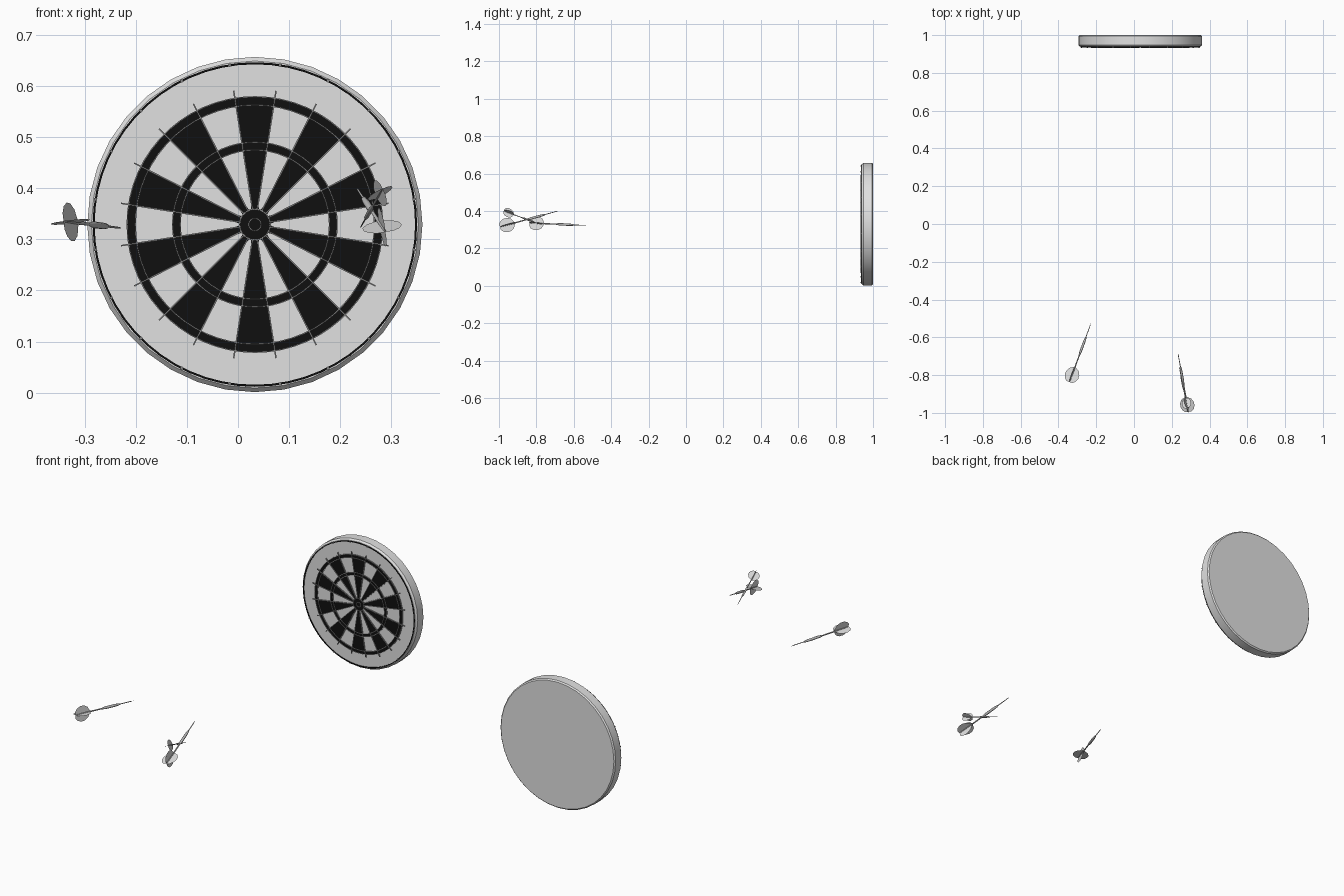
import bpy, bmesh
from math import sin, cos, pi, radians
from mathutils import Matrix, Vector

if "Cube" in bpy.data.objects:
    bpy.data.objects.remove(bpy.data.objects["Cube"], do_unlink=True)


def material(name, v):
    m = bpy.data.materials.new(name)
    m.use_nodes = True
    m.diffuse_color = (v, v, v, 1)
    m.node_tree.nodes["Principled BSDF"].inputs["Base Color"].default_value = (v, v, v, 1)
    return m


LIGHT = material("pale grey", 0.75)
BLACK = material("black", 0.005)
WIRE = material("wire grey", 0.25)
METAL = material("dart grey", 0.5)


def finish(bm, name, mats, matrix, smooth=None):
    me = bpy.data.meshes.new(name)
    bm.to_mesh(me)
    bm.free()
    ob = bpy.data.objects.new(name, me)
    bpy.context.collection.objects.link(ob)
    for m in mats:
        me.materials.append(m)
    ob.matrix_world = matrix
    if smooth:
        bpy.ops.object.select_all(action="DESELECT")
        ob.select_set(True)
        bpy.context.view_layer.objects.active = ob
        bpy.ops.object.shade_smooth_by_angle(angle=radians(smooth))
    return ob


def lathe(bm, profile, segs, closed=False):
    """Spin (radius, height) points round local z."""
    rings = []
    for r, h in profile:
        if r == 0:
            rings.append([bm.verts.new((0, 0, h))] * segs)
        else:
            rings.append([bm.verts.new((r * cos(2 * pi * k / segs), r * sin(2 * pi * k / segs), h))
                          for k in range(segs)])
    pairs = list(zip(rings, rings[1:]))
    if closed:
        pairs.append((rings[-1], rings[0]))
    for a, b in pairs:
        for k in range(segs):
            n = (k + 1) % segs
            corners = list(dict.fromkeys((a[k], a[n], b[n], b[k])))
            bm.faces.new(corners)
    bmesh.ops.recalc_face_normals(bm, faces=bm.faces[:])


# Board frame: local z points out of the front, local y is up, origin on the back
BOARD = Matrix.Translation((0.033, 1, 0.329)) @ Matrix.Rotation(pi / 2, 4, "X")
FACE = 0.061

# Board body
bm = bmesh.new()
lathe(bm, [(0, 0), (0.322, 0), (0.328, 0.006), (0.328, 0.052), (0.32, FACE), (0, FACE)], 36)
finish(bm, "board_body", [LIGHT], BOARD, 35)

# Playing face: twenty sectors, black double and treble bands, black bull
RADII = [0.03, 0.146, 0.161, 0.234, 0.25]
SUB = 4
bm = bmesh.new()
count = 20 * SUB


def point(r, j):
    a = pi / 2 - pi / 20 + 2 * pi * j / count
    return bm.verts.new((r * cos(a), r * sin(a), FACE + 0.002))


rings = [[point(r, j) for j in range(count)] for r in RADII]
bm.faces.new(rings[0]).material_index = 1
for i in range(len(RADII) - 1):
    for j in range(count):
        n = (j + 1) % count
        f = bm.faces.new((rings[i][j], rings[i + 1][j], rings[i + 1][n], rings[i][n]))
        band = i in (1, 3)
        f.material_index = 1 if band or (j // SUB) % 2 == 0 else 0
finish(bm, "playing_face", [LIGHT, BLACK], BOARD)


# Ring wires and the thin outer ring
def ring(name, radius, half, top, mat, segs=60):
    bm = bmesh.new()
    lathe(bm, [(radius - half, FACE), (radius - half, FACE + top),
               (radius + half, FACE + top), (radius + half, FACE)], segs, True)
    finish(bm, name, [mat], BOARD)


for n, r in enumerate([0.012] + RADII):
    ring(f"ring_wire_{n}", r, 0.0012, 0.005, WIRE)
ring("outer_ring", 0.3155, 0.002, 0.004, BLACK)

# Sector wires and their clips on the outer ring
bm = bmesh.new()
for k in range(20):
    turn = Matrix.Rotation(pi / 20 + k * pi / 10, 4, "Z")
    for mid, size in ((0.147, (0.236, 0.0028, 0.007)), (0.3155, (0.006, 0.004, 0.006))):
        bmesh.ops.create_cube(bm, size=1, matrix=turn @ Matrix.Translation((mid, 0, FACE + 0.003))
                              @ Matrix.Diagonal((*size, 1)))
finish(bm, "sector_wires", [WIRE], BOARD)

# Bull star: short black points reaching into the pale sectors
bm = bmesh.new()
for k in range(20):
    a = pi / 20 + k * pi / 10
    z = FACE + 0.0035
    bm.faces.new([bm.verts.new((r * cos(a + d), r * sin(a + d), z))
                  for r, d in ((0.028, -0.13), (0.045, 0), (0.028, 0.13))])
finish(bm, "bull_star", [BLACK], BOARD)


# Darts: local z runs from the tip to the tail
def dart(name, tip, flight_centre, roll, scale):
    tip = Vector(tip)
    axis = (Vector(flight_centre) - tip).normalized()
    up = (Vector((0, 0, 1)) - axis * axis.z).normalized()
    side = up.cross(axis)
    frame = Matrix((side, up, axis)).transposed().to_4x4()
    m = (Matrix.Translation(tip) @ frame @ Matrix.Rotation(radians(roll), 4, "Z")
         @ Matrix.Scale(scale, 4))
    bm = bmesh.new()
    lathe(bm, [(0, 0), (0.0018, 0.015), (0.0022, 0.075), (0.005, 0.085), (0.0065, 0.11),
               (0.0065, 0.16), (0.0045, 0.175), (0.003, 0.185), (0.0035, 0.25),
               (0.002, 0.325), (0, 0.326)], 10)
    finish(bm, name + "_body", [METAL], m, 40)
    bm = bmesh.new()
    half = [(0.003, 0.247), (0.026, 0.26), (0.037, 0.28), (0.038, 0.3), (0.03, 0.32), (0.016, 0.331)]
    outline = half + [(-w, h) for w, h in reversed(half)]
    bm.faces.new([bm.verts.new((w, 0, h)) for w, h in outline])
    bm.faces.new([bm.verts.new((0, w, h)) for w, h in outline])
    finish(bm, name + "_flight", [LIGHT], m)


dart("left_dart", (-0.228, -0.526, 0.322), (-0.328, -0.80, 0.334), 8, 1)
dart("low_dart", (0.232, -0.68, 0.401), (0.281, -0.952, 0.326), 10, 1)
dart("high_dart", (0.239, -0.76, 0.322), (0.275, -0.935, 0.385), 23, 0.7)
